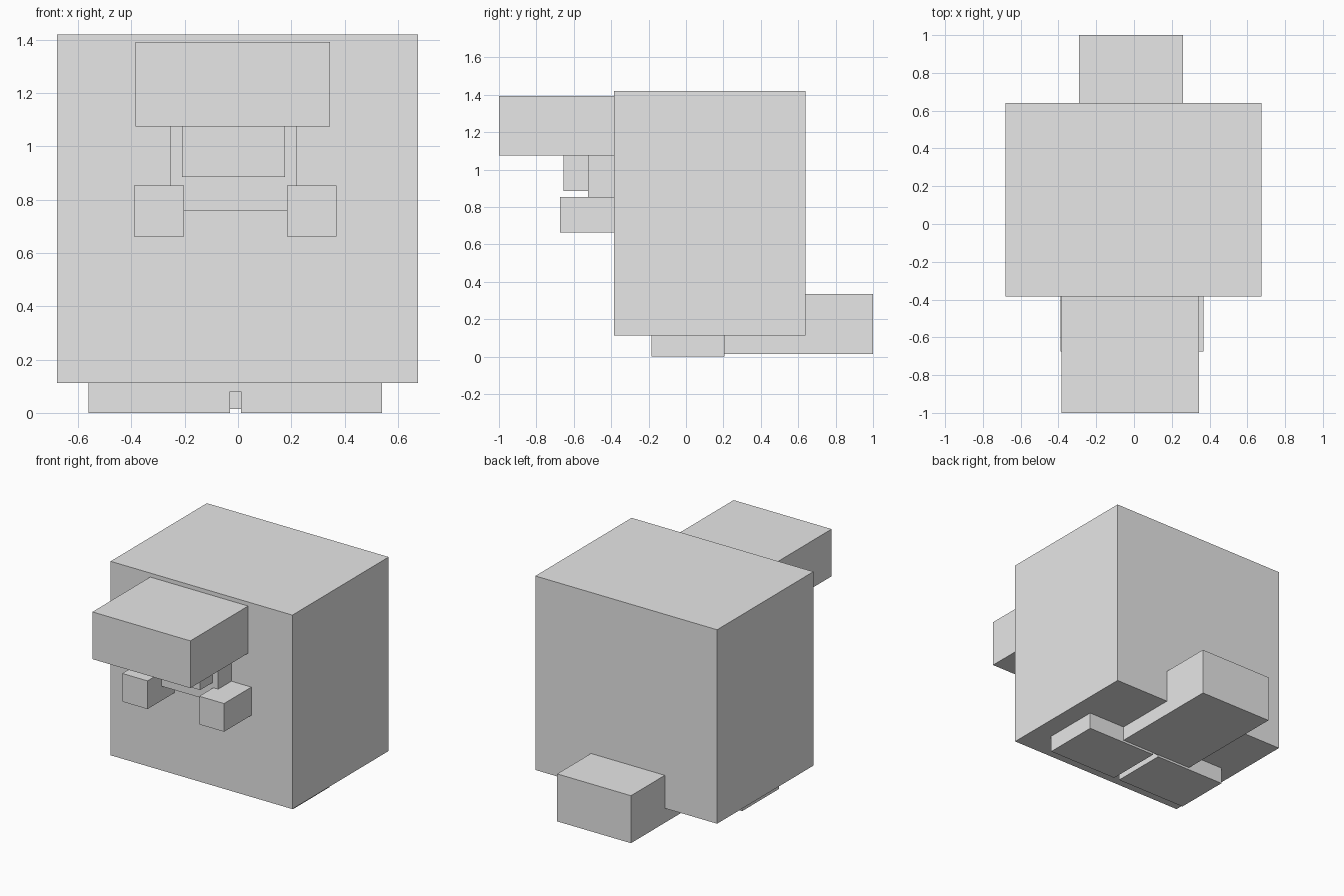
import bpy

old = bpy.data.objects.get("Cube")
if old:
    bpy.data.objects.remove(old, do_unlink=True)

# Single flat grey
GREY = (0.8, 0.8, 0.8, 1.0)
grey = bpy.data.materials.new("plain grey")
grey.use_nodes = True
grey.diffuse_color = GREY
grey.node_tree.nodes["Principled BSDF"].inputs["Base Color"].default_value = GREY


def box(name, x, y, z):
    """Box spanning the given (min, max) ranges."""
    spans = (x, y, z)
    bpy.ops.mesh.primitive_cube_add(size=1, location=[(a + b) / 2 for a, b in spans])
    obj = bpy.context.object
    obj.name = name
    obj.scale = [b - a for a, b in spans]
    bpy.ops.object.transform_apply(location=False, rotation=False, scale=True)
    obj.data.materials.append(grey)
    return obj


# Main block
box("body", (-0.68, 0.675), (-0.385, 0.64), (0.113, 1.42))

# Face: overhanging brow, backing panel, nose and two cheek blocks
box("brow", (-0.385, 0.345), (-1.0, -0.385), (1.075, 1.393))
box("face_panel", (-0.255, 0.22), (-0.525, -0.385), (0.76, 1.075))
box("nose", (-0.21, 0.177), (-0.655, -0.525), (0.885, 1.075))
for side, x in (("right", (-0.39, -0.202)), ("left", (0.184, 0.369))):
    box(side + "_cheek", x, (-0.675, -0.385), (0.663, 0.853))

# Feet with the narrow bridge between them
for side, x in (("right", (-0.562, -0.03)), ("left", (0.012, 0.54))):
    box(side + "_foot", x, (-0.185, 0.205), (0.0, 0.113))
box("foot_bridge", (-0.03, 0.012), (-0.185, 0.205), (0.08, 0.113))

# Tail reaching out at the back from under the body
box("tail", (-0.29, 0.26), (0.2, 1.0), (0.015, 0.335))
